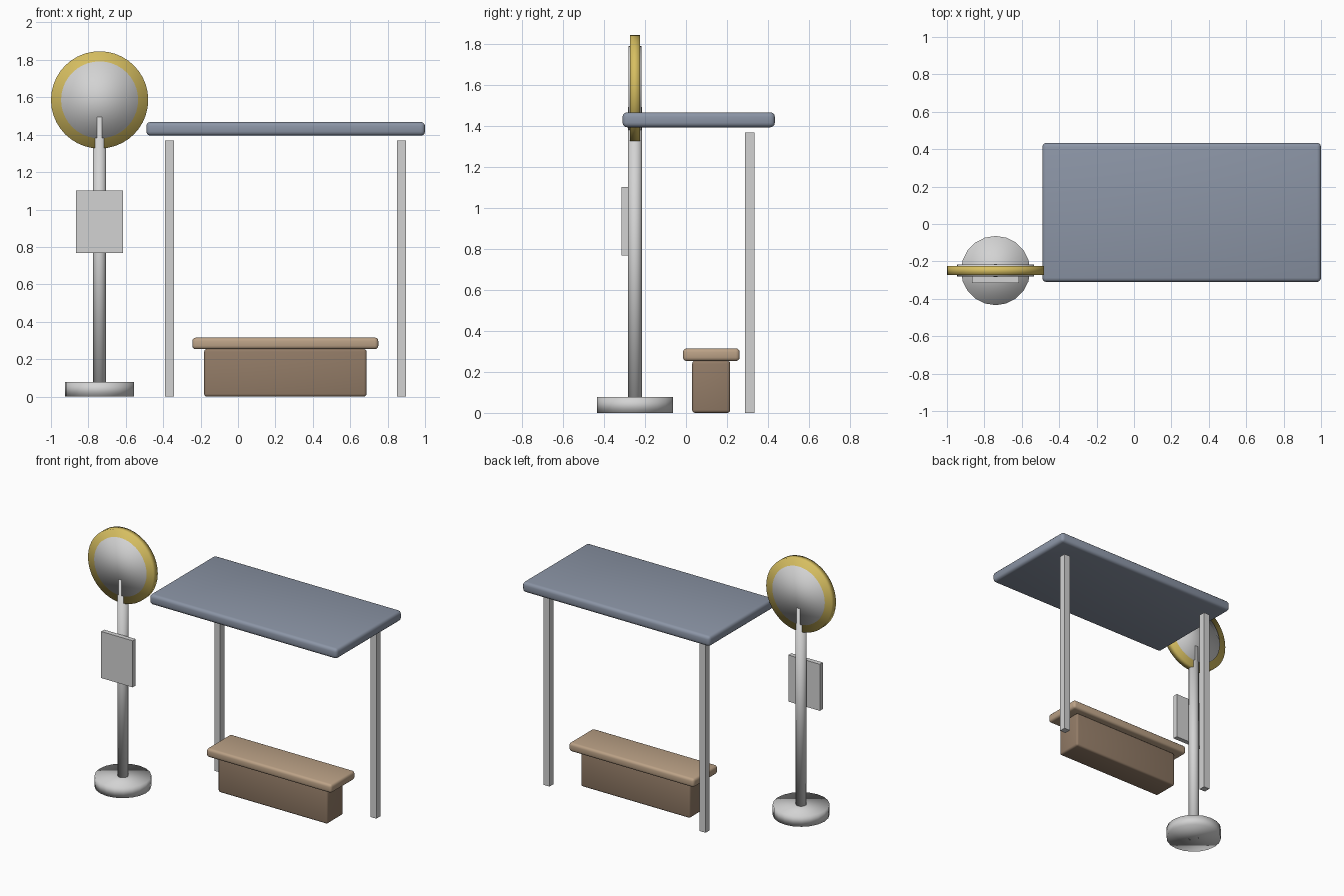
import bpy
import math

if "Cube" in bpy.data.objects:
    bpy.data.objects.remove(bpy.data.objects["Cube"])


def material(name, rgb):
    m = bpy.data.materials.new(name)
    m.diffuse_color = (*rgb, 1.0)
    m.use_nodes = True
    m.node_tree.nodes["Principled BSDF"].inputs["Base Color"].default_value = m.diffuse_color
    return m


GREY = material("light grey metal", (0.65, 0.65, 0.65))
YELLOW = material("yellow", (0.68, 0.52, 0.12))
SLATE = material("slate blue", (0.26, 0.30, 0.38))
TAN = material("light wood", (0.50, 0.36, 0.24))
BROWN = material("dark wood", (0.29, 0.20, 0.135))


def box(name, x, y, z, mat, bevel=0.0):
    """Box from (min, max) ranges, optionally with rounded edges."""
    centre = [(r[0] + r[1]) / 2 for r in (x, y, z)]
    bpy.ops.mesh.primitive_cube_add(size=1, location=centre)
    ob = bpy.context.object
    ob.name = name
    ob.scale = [r[1] - r[0] for r in (x, y, z)]
    bpy.ops.object.transform_apply(location=False, rotation=False, scale=True)
    ob.data.materials.append(mat)
    if bevel:
        mod = ob.modifiers.new("rounded edges", 'BEVEL')
        mod.width = bevel
        mod.segments = 3
        bpy.ops.object.modifier_apply(modifier=mod.name)
        bpy.ops.object.shade_smooth_by_angle(angle=math.radians(40))
    return ob


def disc(name, centre, radius, depth, mat, sides, facing_front=False):
    """Smooth-shaded cylinder, upright or facing the front."""
    rot = (math.pi / 2, 0, 0) if facing_front else (0, 0, 0)
    bpy.ops.mesh.primitive_cylinder_add(vertices=sides, radius=radius, depth=depth,
                                        location=centre, rotation=rot)
    ob = bpy.context.object
    ob.name = name
    ob.data.materials.append(mat)
    bpy.ops.object.shade_smooth()
    return ob


# Stop sign: foot, pole, round sign and timetable board
PX, PY = -0.74, -0.249
disc("sign_foot", (PX, PY, 0.0385), 0.185, 0.077, GREY, 20)
disc("sign_pole", (PX, PY, 0.7475), 0.035, 1.495, GREY, 20)
disc("sign_rim", (PX, PY, 1.586), 0.26, 0.05, YELLOW, 40, True)
disc("sign_face", (PX, PY, 1.586), 0.206, 0.064, GREY, 40, True)
box("timetable_board", (-0.866, -0.616), (-0.315, -0.281), (0.768, 1.102), GREY)

# Shelter: roof on two rear posts
box("shelter_roof", (-0.49, 1.0), (-0.31, 0.434), (1.395, 1.468), SLATE, 0.022)
for side, x in (("left", -0.366), ("right", 0.874)):
    box(side + "_post", (x - 0.0235, x + 0.0235), (0.287, 0.334), (0.0, 1.37), GREY)

# Bench
box("bench_seat", (-0.244, 0.75), (-0.015, 0.262), (0.253, 0.315), TAN, 0.018)
box("bench_base", (-0.181, 0.687), (0.03, 0.216), (0.0, 0.254), BROWN, 0.014)
